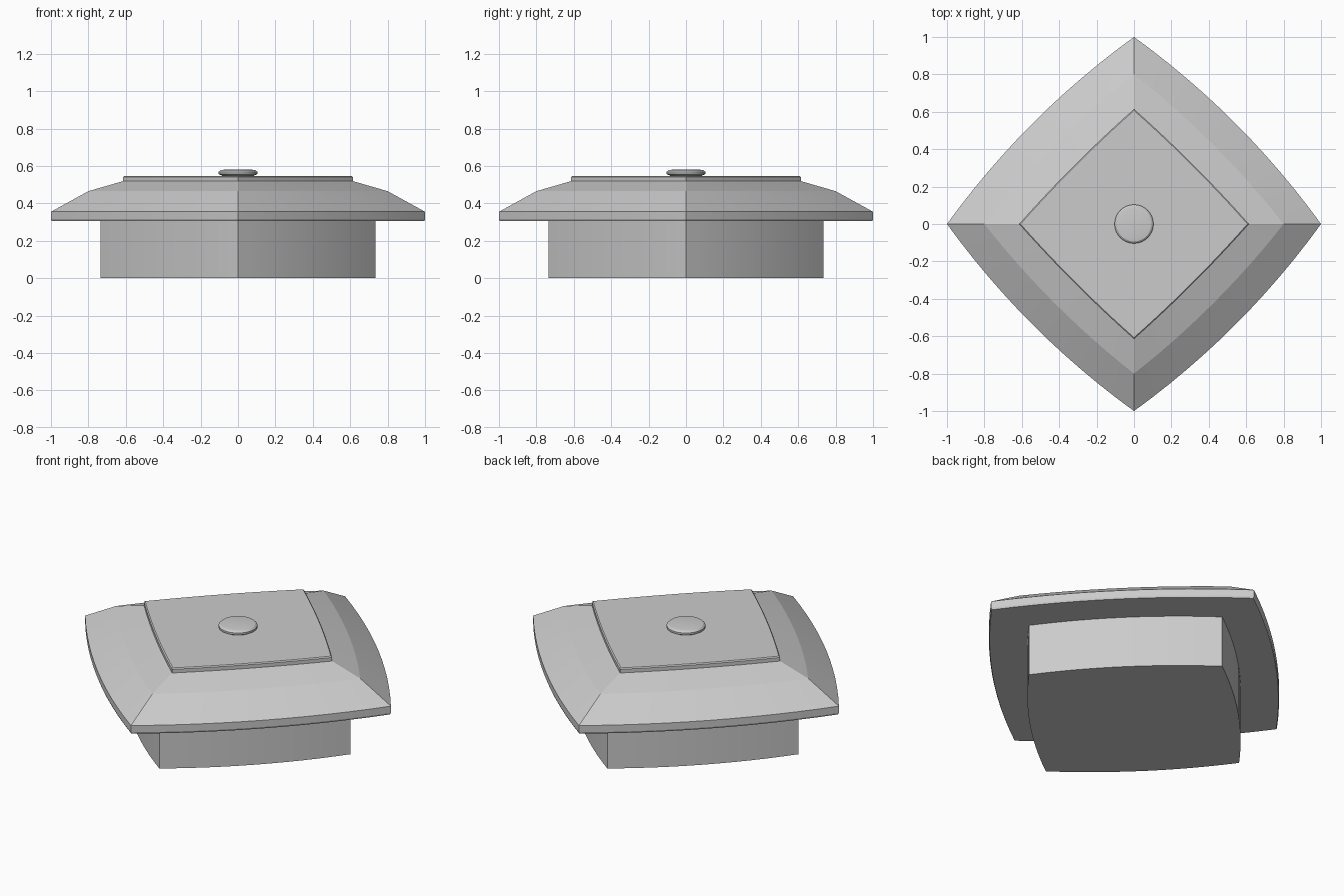
import bpy
import bmesh
import math
from mathutils import Vector

cube = bpy.data.objects.get("Cube")
if cube:
    bpy.data.objects.remove(cube)

grey = bpy.data.materials.new("light_grey")
grey.use_nodes = True
colour = (0.6, 0.6, 0.6, 1)
grey.diffuse_color = colour
grey.node_tree.nodes["Principled BSDF"].inputs["Base Color"].default_value = colour

STEPS = 12  # segments along each bowed side


def bowed_ring(radius, bow, z):
    """Diamond outline whose four sides bulge outward."""
    corners = [Vector((1, 0, 0)), Vector((0, 1, 0)), Vector((-1, 0, 0)), Vector((0, -1, 0))]
    points = []
    for i, a in enumerate(corners):
        b = corners[(i + 1) % 4]
        for s in range(STEPS):
            t = s / STEPS
            p = a.lerp(b, t) + (a + b) * 0.5 * bow * 4 * t * (1 - t)
            points.append(p * radius + Vector((0, 0, z)))
    return points


def round_ring(radius, z, sides=32):
    return [Vector((radius * math.cos(math.tau * i / sides),
                    radius * math.sin(math.tau * i / sides), z)) for i in range(sides)]


def loft(name, rings):
    """Bridge stacked rings, cap both ends and keep the creases sharp."""
    bm = bmesh.new()
    loops = [[bm.verts.new(p) for p in ring] for ring in rings]
    n = len(loops[0])
    for low, high in zip(loops, loops[1:]):
        for i in range(n):
            j = (i + 1) % n
            bm.faces.new((low[i], low[j], high[j], high[i]))
    bm.faces.new(loops[0][::-1])
    bm.faces.new(loops[-1])
    mesh = bpy.data.meshes.new(name)
    bm.to_mesh(mesh)
    bm.free()
    mesh.materials.append(grey)
    obj = bpy.data.objects.new(name, mesh)
    bpy.context.collection.objects.link(obj)
    bpy.ops.object.select_all(action="DESELECT")
    obj.select_set(True)
    bpy.context.view_layer.objects.active = obj
    bpy.ops.object.shade_smooth_by_angle(angle=math.radians(12))
    return obj


# Straight-walled body under the lid
loft("base", [bowed_ring(0.735, 0.08, z) for z in (0, 0.32)])

# Overhanging lid with a rim and two slopes
loft("lid", [bowed_ring(*r) for r in (
    (0.995, 0.08, 0.305), (1.0, 0.08, 0.315), (1.0, 0.08, 0.355),
    (0.8, 0.06, 0.465), (0.61, 0.03, 0.52))])

# Raised panel on the lid
loft("top_panel", [bowed_ring(*r) for r in (
    (0.615, 0.03, 0.5), (0.615, 0.03, 0.54), (0.607, 0.03, 0.546))])

# Round button in the middle
loft("knob", [round_ring(*r) for r in (
    (0.08, 0.535), (0.085, 0.548), (0.104, 0.557), (0.104, 0.568),
    (0.094, 0.577), (0.075, 0.58))])
